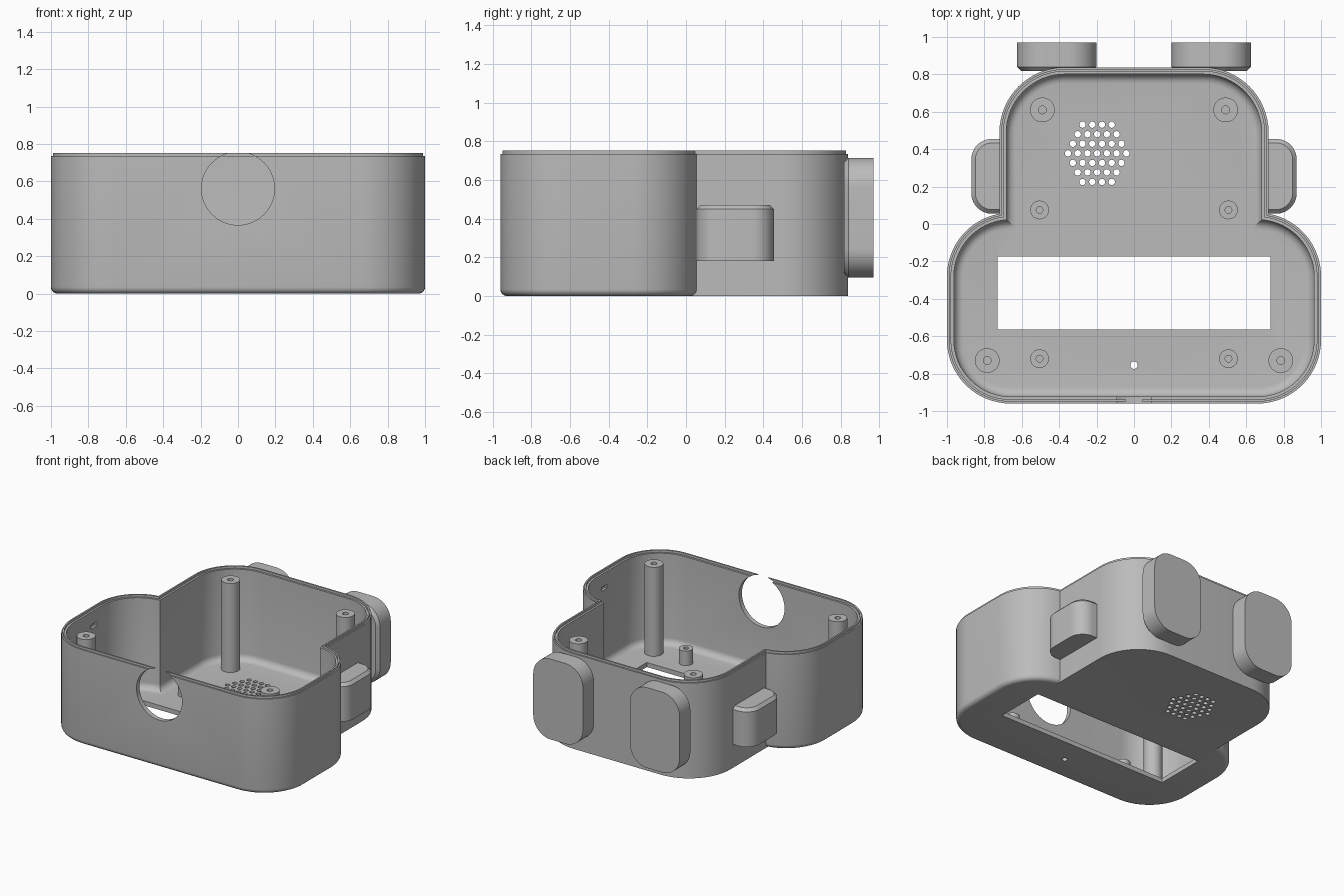
import bpy, bmesh, math
from mathutils import Vector, Matrix

cube = bpy.data.objects.get("Cube")
if cube:
    bpy.data.objects.remove(cube, do_unlink=True)

grey = bpy.data.materials.new("plain grey")
grey.use_nodes = True
COLOUR = (0.5, 0.5, 0.5, 1)
grey.diffuse_color = COLOUR
grey.node_tree.nodes["Principled BSDF"].inputs["Base Color"].default_value = COLOUR


def make(name, bm, smooth=True):
    bmesh.ops.remove_doubles(bm, verts=bm.verts, dist=1e-5)
    bmesh.ops.recalc_face_normals(bm, faces=bm.faces)
    mesh = bpy.data.meshes.new(name)
    bm.to_mesh(mesh)
    bm.free()
    mesh.materials.append(grey)
    ob = bpy.data.objects.new(name, mesh)
    bpy.context.collection.objects.link(ob)
    if smooth:
        smooth_object(ob)
    return ob


def smooth_object(ob):
    bpy.ops.object.select_all(action='DESELECT')
    ob.select_set(True)
    bpy.context.view_layer.objects.active = ob
    bpy.ops.object.shade_smooth_by_angle(angle=math.radians(30))


def loft(rings):
    """Skin a list of equal-length point loops and cap both ends."""
    bm = bmesh.new()
    loops = [[bm.verts.new(p) for p in ring] for ring in rings]
    n = len(loops[0])
    for a, b in zip(loops, loops[1:]):
        for i in range(n):
            j = (i + 1) % n
            bm.faces.new((a[i], a[j], b[j], b[i]))
    bm.faces.new(loops[0])
    bm.faces.new(loops[-1])
    return bm


def arc(cx, cy, r, a0, a1, n=16):
    return [(cx + r * math.cos(a0 + (a1 - a0) * i / n),
             cy + r * math.sin(a0 + (a1 - a0) * i / n)) for i in range(n + 1)]


HALF_PI = math.pi / 2


def outline(d_low, d_up, z):
    """Wide rounded front joined to a narrower rounded back, each inset."""
    cx, r = 0.66, 0.34 - d_low
    x = 0.72 - d_up
    if x > cx:
        end = math.acos((x - cx) / r)
        notch = (x, -0.28 + r * math.sin(end))
    else:
        end, notch = HALF_PI, (x, -0.28 + r)
    half = arc(cx, -0.62, r, -HALF_PI, 0)
    half += arc(cx, -0.28, r, 0, end)[:-1] + [notch]
    half += arc(0.37, 0.488, 0.35 - d_up, 0, HALF_PI)
    half += [(-px, py) for px, py in reversed(half)]
    return [Vector((px, py, z)) for px, py in half]


# Shell: outer wall with rounded front base, stepped rim, filleted cavity
rings = []
for i in range(6):
    a = HALF_PI * i / 5
    rings.append(outline(0.035 * (1 - math.sin(a)), 0, 0.035 * (1 - math.cos(a))))
for d, z in ((0, 0.735), (0.01, 0.735), (0.01, 0.752), (0.022, 0.752),
             (0.022, 0.735), (0.037, 0.735)):
    rings.append(outline(d, d, z))
for i in range(7):
    a = HALF_PI * i / 6
    d = 0.037 + 0.05 * (1 - math.cos(a))
    rings.append(outline(d, d, 0.085 - 0.05 * math.sin(a)))
shell = make("shell", loft(rings), smooth=False)

# Cutters for the display window, speaker, cable port and clip slots
cut = bmesh.new()


def cut_box(x, y, z, sx, sy, sz):
    bmesh.ops.create_cube(cut, size=1, matrix=Matrix.Translation((x, y, z))
                          @ Matrix.Diagonal((sx, sy, sz, 1)))


def cut_cylinder(x, y, z, r, depth, n, rot=Matrix()):
    bmesh.ops.create_cone(cut, cap_ends=True, segments=n, radius1=r, radius2=r,
                          depth=depth, matrix=Matrix.Translation((x, y, z)) @ rot)


cut_box(0, -0.37, 0, 1.46, 0.39, 0.3)
for side in (-1, 1):
    cut_box(side * 0.963, -0.38, 0.62, 0.04, 0.07, 0.03)
cut_cylinder(0, -0.755, 0, 0.02, 0.3, 20)
cut_cylinder(0, -0.95, 0.562, 0.195, 0.3, 64, Matrix.Rotation(HALF_PI, 4, 'X'))
for row in range(-3, 4):
    count = 7 - abs(row)
    for i in range(count):
        cut_cylinder(-0.197 + (i - (count - 1) / 2) * 0.052,
                     0.378 + row * 0.051, 0, 0.017, 0.3, 16)
cutter = make("opening_cutter", cut, smooth=False)
cutter.hide_render = True

mod = shell.modifiers.new("openings", 'BOOLEAN')
mod.operation, mod.solver, mod.object = 'DIFFERENCE', 'EXACT', cutter
bpy.context.view_layer.objects.active = shell
bpy.ops.object.modifier_apply(modifier=mod.name)
bpy.data.objects.remove(cutter, do_unlink=True)
smooth_object(shell)


# Screw posts with blind holes
def post(name, x, y, r, hole, top, depth):
    profile = ((r, 0.02), (r, top), (hole, top), (hole, top - depth))
    make(name, loft([[Vector((px, py, z)) for px, py in
                      arc(x, y, rad, 0, 2 * math.pi, 32)[:-1]]
                     for rad, z in profile]))


for side, label in ((1, "left"), (-1, "right")):
    post(f"back_tall_post_{label}", side * 0.49, 0.61, 0.066, 0.021, 0.722, 0.2)
    post(f"front_tall_post_{label}", side * 0.785, -0.73, 0.066, 0.021, 0.722, 0.2)
    post(f"back_short_post_{label}", side * 0.505, 0.075, 0.05, 0.018, 0.147, 0.08)
    post(f"front_short_post_{label}", side * 0.505, -0.72, 0.05, 0.018, 0.147, 0.08)


def rounded_rect(u0, u1, v0, v1, r, d):
    r -= d
    u0, u1, v0, v1 = u0 + d + r, u1 - d - r, v0 + d + r, v1 - d - r
    pts = []
    for k, (u, v) in enumerate(((u1, v1), (u0, v1), (u0, v0), (u1, v0))):
        pts += arc(u, v, r, k * HALF_PI, (k + 1) * HALF_PI, 12)
    return pts


# Side pads with bevelled tops, and upright back pads bevelled at the wall
for side, label in ((1, "left"), (-1, "right")):
    make(f"side_pad_{label}", loft(
        [[Vector((side * max(u, 0.70), v, z))
          for u, v in rounded_rect(0.40, 0.87, 0.055, 0.455, 0.11, d)]
         for d, z in ((0, 0.18), (0, 0.45), (0.022, 0.472))]))
    make(f"back_pad_{label}", loft(
        [[Vector((side * u, y, v))
          for u, v in rounded_rect(0.2, 0.625, 0.095, 0.715, 0.15, d)]
         for d, y in ((0.022, 0.818), (0, 0.84), (0, 0.97))]))
